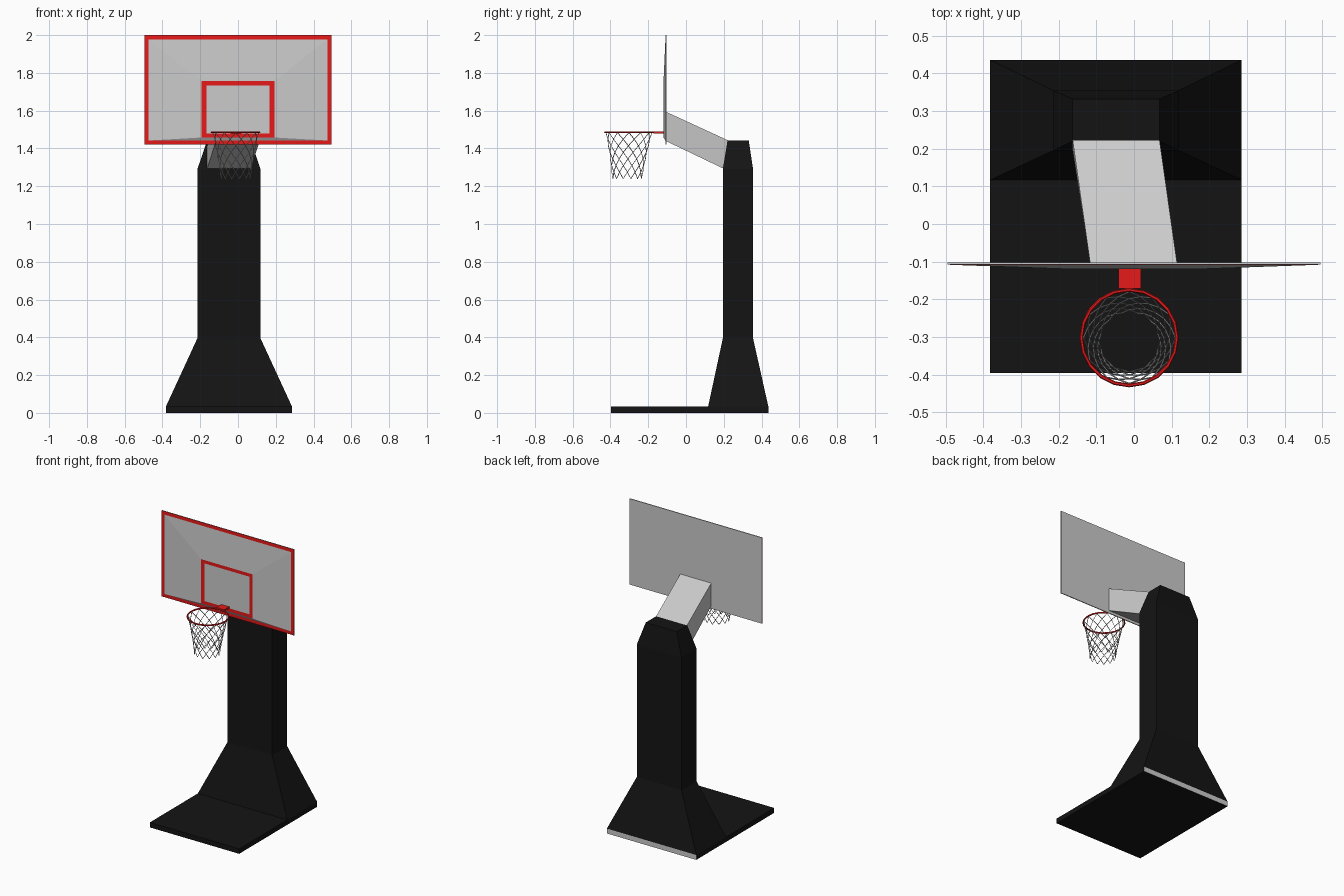
import bpy, bmesh
from math import sin, cos, pi

if "Cube" in bpy.data.objects:
    bpy.data.objects.remove(bpy.data.objects["Cube"])


def material(name, rgb):
    m = bpy.data.materials.new(name)
    m.diffuse_color = (*rgb, 1)
    m.use_nodes = True
    m.node_tree.nodes["Principled BSDF"].inputs["Base Color"].default_value = m.diffuse_color
    return m


BLACK = material("black", (0.007, 0.007, 0.007))
RED = material("red", (0.8, 0.01, 0.01))
GREY = material("grey", (0.6, 0.6, 0.6))


def loft(name, loops, mats=(), band_mats=None):
    """Skin a stack of equal-length point loops and cap both ends."""
    bm = bmesh.new()
    rings = [[bm.verts.new(p) for p in loop] for loop in loops]
    n = len(rings[0])
    bm.faces.new(rings[0][::-1])
    bm.faces.new(rings[-1])
    for i, (a, b) in enumerate(zip(rings, rings[1:])):
        for j in range(n):
            k = (j + 1) % n
            f = bm.faces.new((a[j], a[k], b[k], b[j]))
            f.material_index = band_mats[i] if band_mats else 0
    bmesh.ops.recalc_face_normals(bm, faces=bm.faces)
    me = bpy.data.meshes.new(name)
    bm.to_mesh(me)
    bm.free()
    for m in mats:
        me.materials.append(m)
    ob = bpy.data.objects.new(name, me)
    bpy.context.collection.objects.link(ob)
    return ob


def rect_z(x0, x1, y0, y1, z):
    return [(x0, y0, z), (x1, y0, z), (x1, y1, z), (x0, y1, z)]


def rect_y(hx, z0, z1, y):
    return [(-hx, y, z0), (hx, y, z0), (hx, y, z1), (-hx, y, z1)]


# Floor plate, with a grey rear edge
plate = loft("base_plate", [rect_z(-0.382, 0.286, -0.396, 0.436, z) for z in (0, 0.033)],
             (BLACK, GREY))
for f in plate.data.polygons:
    if f.normal.y > 0.9:
        f.material_index = 1

# Flared foot, column and tapered head
loft("column", [rect_z(-0.382, 0.286, 0.117, 0.436, 0.033),
                rect_z(-0.215, 0.119, 0.195, 0.355, 0.395),
                rect_z(-0.215, 0.119, 0.195, 0.355, 1.29),
                rect_z(-0.163, 0.068, 0.22, 0.332, 1.443)], (BLACK,))

# Slanted support arm
loft("support_arm", [
    [(-0.163, 0.195, 1.295), (0.068, 0.195, 1.295), (0.068, 0.222, 1.443), (-0.163, 0.222, 1.443)],
    [(-0.116, -0.108, 1.44), (0.115, -0.108, 1.44), (0.115, -0.108, 1.595), (-0.116, -0.108, 1.595)]])

# Backboard: red rim, shallow raised centre, red target square
board = loft("backboard", [rect_y(0.495, 1.42, 2.0, -0.102),
                           rect_y(0.495, 1.42, 2.0, -0.108),
                           rect_y(0.473, 1.442, 1.978, -0.109),
                           rect_y(0.192, 1.458, 1.756, -0.119),
                           rect_y(0.168, 1.48, 1.734, -0.119)],
             (GREY, RED), [0, 1, 0, 1])
for f in board.data.polygons:
    if f.normal.x < -0.9:
        f.material_index = 1

# Hoop bracket
loft("hoop_bracket", [rect_z(-0.041, 0.018, -0.172, -0.115, z) for z in (1.48, 1.491)], (RED,))

# Hoop
bpy.ops.mesh.primitive_torus_add(major_segments=20, minor_segments=6, major_radius=0.127,
                                 minor_radius=0.005, location=(-0.013, -0.302, 1.486))
hoop = bpy.context.object
hoop.name = "hoop"
hoop.data.materials.append(RED)

# Net: two families of crossing strands
STRANDS, ROWS = 12, 7
curve = bpy.data.curves.new("net", "CURVE")
curve.dimensions = "3D"
curve.bevel_depth = 0.002
curve.bevel_resolution = 0
for direction in (1, -1):
    for s in range(STRANDS):
        sp = curve.splines.new("POLY")
        sp.points.add(ROWS)
        for r in range(ROWS + 1):
            t = r / ROWS
            a = 2 * pi * s / STRANDS + direction * r * pi / STRANDS
            rad = 0.122 - 0.060 * t + 0.016 * t * t
            sp.points[r].co = (-0.012 + rad * cos(a), -0.302 - 0.010 * t + rad * sin(a),
                               1.484 - 0.244 * t, 1)
net = bpy.data.objects.new("net", curve)
bpy.context.collection.objects.link(net)
bpy.ops.object.select_all(action="DESELECT")
net.select_set(True)
bpy.context.view_layer.objects.active = net
bpy.ops.object.convert(target="MESH")
